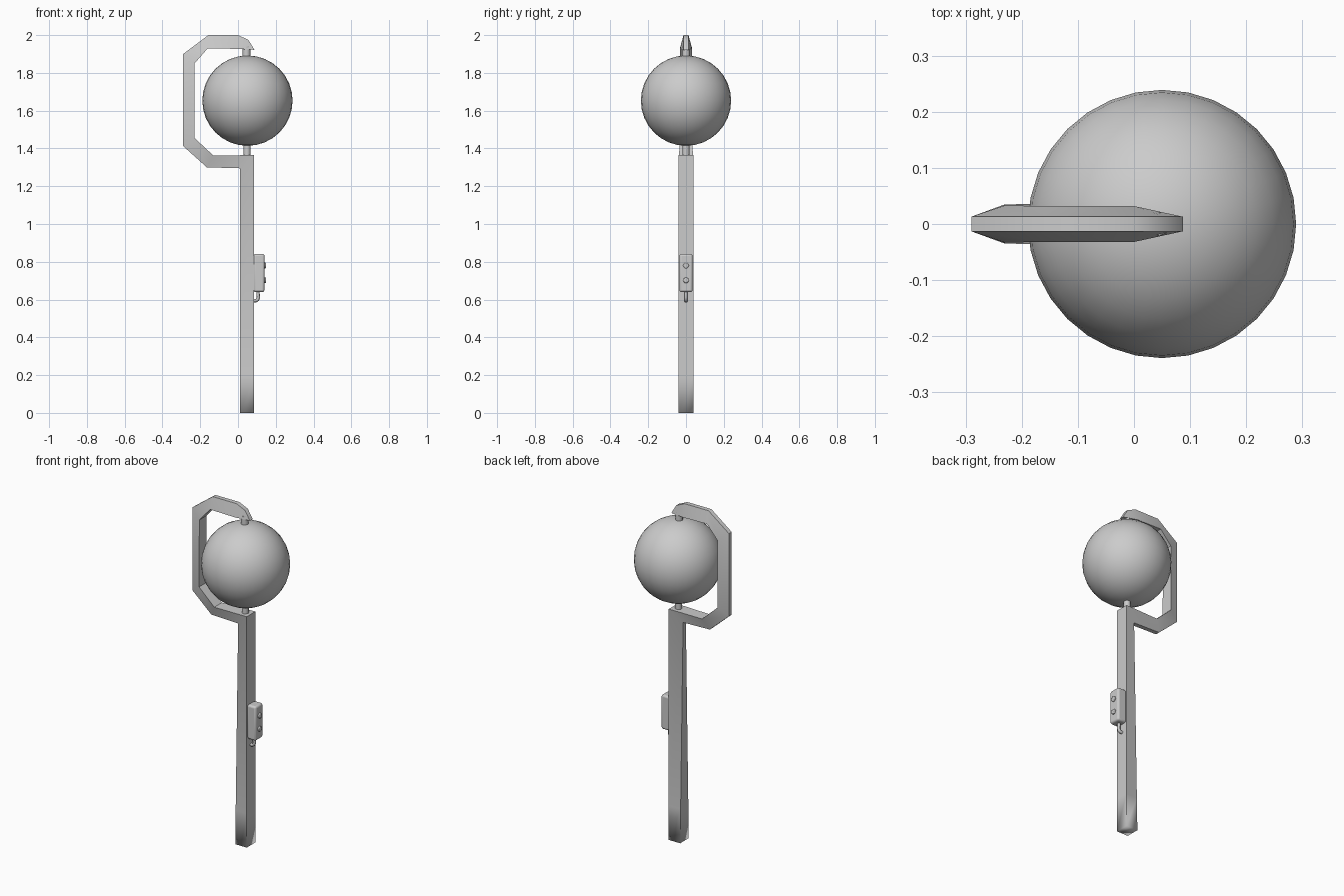
import bpy, bmesh, math
from mathutils import Vector

if "Cube" in bpy.data.objects:
    bpy.data.objects.remove(bpy.data.objects["Cube"])

grey = bpy.data.materials.new("light grey")
grey.diffuse_color = (0.6, 0.6, 0.6, 1)
grey.use_nodes = True
grey.node_tree.nodes["Principled BSDF"].inputs["Base Color"].default_value = grey.diffuse_color


def finish(ob, name, angle=None):
    ob.name = ob.data.name = name
    ob.data.materials.append(grey)
    if angle:
        bpy.ops.object.select_all(action='DESELECT')
        ob.select_set(True)
        bpy.context.view_layer.objects.active = ob
        bpy.ops.object.shade_smooth_by_angle(angle=math.radians(angle))
    return ob


def cylinder(name, start, end, radius, sides):
    a, b = Vector(start), Vector(end)
    bpy.ops.mesh.primitive_cylinder_add(vertices=sides, radius=radius, depth=(b - a).length,
                                        location=(a + b) / 2)
    ob = bpy.context.object
    ob.rotation_euler = (b - a).to_track_quat('Z', 'Y').to_euler()
    return finish(ob, name, 50)


# Post and hooked arm: one swept strip, narrow on the outside of the curve
# (outer x, outer z, inner x, inner z, outer half width, inner half width)
stations = [
    (0.010, 0.000, 0.085, 0.000, 0.040, 0.040),
    (0.010, 0.200, 0.085, 0.200, 0.036, 0.040),
    (0.010, 1.295, 0.085, 1.365, 0.013, 0.040),
    (-0.165, 1.300, -0.130, 1.362, 0.013, 0.036),
    (-0.290, 1.412, -0.230, 1.455, 0.013, 0.035),
    (-0.290, 1.900, -0.230, 1.850, 0.013, 0.033),
    (-0.157, 2.000, -0.160, 1.930, 0.013, 0.032),
    (0.000, 2.000, 0.000, 1.927, 0.013, 0.032),
    (0.055, 1.975, 0.087, 1.922, 0.013, 0.013),
]
bm = bmesh.new()
rings = [[bm.verts.new(p) for p in ((ox, -wo, oz), (ix, -wi, iz), (ix, wi, iz), (ox, wo, oz))]
         for ox, oz, ix, iz, wo, wi in stations]
for r, s in zip(rings, rings[1:]):
    for i in range(4):
        j = (i + 1) % 4
        bm.faces.new((r[i], r[j], s[j], s[i]))
        edge = bm.edges.get((r[i], s[i]))
        edge.smooth = False
bm.faces.new(rings[0][::-1])
bm.faces.new(rings[-1])
bmesh.ops.recalc_face_normals(bm, faces=bm.faces)
for f in bm.faces:
    f.smooth = True
for e in bm.edges:
    low = all(v.co.z < 0.01 for v in e.verts)
    if not low and e.calc_face_angle(0) > math.radians(40):
        e.smooth = False
mesh = bpy.data.meshes.new("post_and_arm")
bm.to_mesh(mesh)
bm.free()
post = bpy.data.objects.new("post_and_arm", mesh)
bpy.context.collection.objects.link(post)
finish(post, "post_and_arm")

# Ball held between two pins
bpy.ops.mesh.primitive_uv_sphere_add(segments=32, ring_count=16, radius=0.239,
                                     location=(0.05, 0, 1.653))
finish(bpy.context.object, "ball", 60)
cylinder("lower_pin", (0.048, 0, 1.35), (0.048, 0, 1.43), 0.019, 8)
cylinder("upper_pin", (0.045, 0, 1.87), (0.045, 0, 1.94), 0.021, 8)

# Control box with rounded outer edges
bpy.ops.mesh.primitive_cube_add(size=1, location=(0.111, 0, 0.741))
box = bpy.context.object
box.scale = (0.058, 0.07, 0.202)
bpy.ops.object.transform_apply(location=False, rotation=False, scale=True)
bevel = box.modifiers.new("round_edges", 'BEVEL')
bevel.width = 0.011
bevel.segments = 3
finish(box, "control_box", 40)

# Two push buttons
for k, z in enumerate((0.78, 0.702)):
    button = cylinder(f"button_{k + 1}", (0.13, 0, z), (0.148, 0, z), 0.015, 16)
    m = button.modifiers.new("round_edges", 'BEVEL')
    m.width = 0.004
    m.segments = 2

# Cable bending from the box into the post
curve = bpy.data.curves.new("cable", 'CURVE')
curve.dimensions = '3D'
curve.bevel_depth = 0.009
curve.bevel_resolution = 2
curve.use_fill_caps = True
line = curve.splines.new('POLY')
path = [(0.106, 0.66), (0.106, 0.63), (0.108, 0.612), (0.104, 0.599), (0.095, 0.594), (0.075, 0.594)]
line.points.add(len(path) - 1)
for p, (x, z) in zip(line.points, path):
    p.co = (x, 0, z, 1)
cable = bpy.data.objects.new("cable", curve)
bpy.context.collection.objects.link(cable)
finish(cable, "cable")
